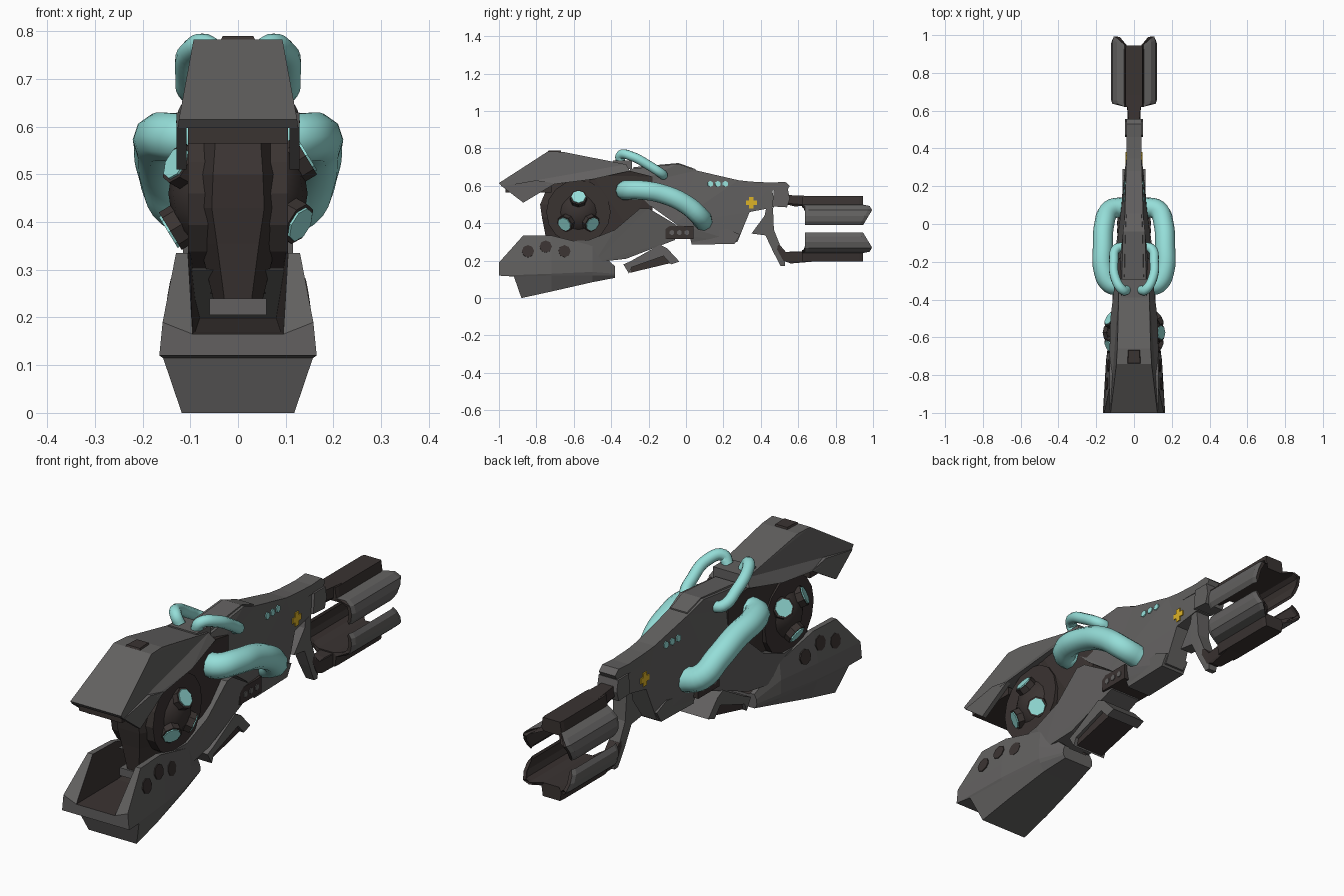
import bpy, bmesh, math
from mathutils import Vector
from mathutils.bvhtree import BVHTree

if "Cube" in bpy.data.objects:
    bpy.data.objects.remove(bpy.data.objects["Cube"])


def material(name, rgb):
    m = bpy.data.materials.new(name)
    m.diffuse_color = (*rgb, 1)
    m.use_nodes = True
    m.node_tree.nodes["Principled BSDF"].inputs["Base Color"].default_value = m.diffuse_color
    return m


GREY = material("gunmetal grey", (0.122, 0.118, 0.116))
DARK = material("dark brown", (0.042, 0.033, 0.031))
TEAL = material("teal", (0.30, 0.73, 0.69))
YELLOW = material("yellow", (0.72, 0.45, 0.02))


def finish(name, bm, mats):
    bmesh.ops.recalc_face_normals(bm, faces=bm.faces)
    me = bpy.data.meshes.new(name)
    bm.to_mesh(me)
    bm.free()
    for m in mats:
        me.materials.append(m)
    ob = bpy.data.objects.new(name, me)
    bpy.context.collection.objects.link(ob)
    return ob


def loft(name, rings, mats, second=(), front_cap=None):
    """Skin closed rings of points and cap both ends; segments in 'second' get material 1."""
    bm = bmesh.new()
    vs = [[bm.verts.new(p) for p in r] for r in rings]
    n = len(rings[0])
    for a, b in zip(vs, vs[1:]):
        for i in range(n):
            j = (i + 1) % n
            bm.faces.new((a[i], a[j], b[j], b[i])).material_index = int(i in second)
    caps = [bm.faces.new(vs[-1])]
    if front_cap:
        for idx in front_cap:
            bm.faces.new([vs[0][i] for i in idx])
    else:
        caps.append(bm.faces.new(vs[0]))
    bm.normal_update()
    bmesh.ops.triangulate(bm, faces=caps, ngon_method='EAR_CLIP')
    return finish(name, bm, mats)


def prism(name, pts, mat):
    """Side outline of (y, z, half width), symmetric about x = 0."""
    return loft(name, [[(s * w, y, z) for y, z, w in pts] for s in (1, -1)], [mat])


def slab(name, pts, w, mat):
    return prism(name, [(y, z, w) for y, z in pts], mat)


def block(name, y0, y1, z0, z1, w, mat):
    return slab(name, [(y0, z0), (y1, z0), (y1, z1), (y0, z1)], w, mat)


def mirrored(half):
    return half + [(-x, y, z) for x, y, z in reversed(half) if x > 0]


def disc(name, loc, normal, r, depth, mat, sides=6):
    bm = bmesh.new()
    bmesh.ops.create_cone(bm, cap_ends=True, segments=sides, radius1=r, radius2=r, depth=depth)
    ob = finish(name, bm, [mat])
    ob.location = loc
    ob.rotation_euler = Vector(normal).to_track_quat('Z', 'Y').to_euler()
    return ob


def side_hits(ob, y, z):
    """Surface point and normal seen from the right and the left."""
    tree = BVHTree.FromPolygons([v.co for v in ob.data.vertices],
                                [list(p.vertices) for p in ob.data.polygons])
    for s in (1, -1):
        loc, nor, _, _ = tree.ray_cast(Vector((s, y, z)), Vector((-s, 0, 0)))
        if loc:
            yield s, loc, nor


def tube(name, pts, r):
    for s in (1, -1):
        cu = bpy.data.curves.new(name, 'CURVE')
        cu.dimensions = '3D'
        cu.bevel_depth, cu.bevel_resolution, cu.resolution_u = r, 3, 5
        cu.use_fill_caps = True
        sp = cu.splines.new('BEZIER')
        sp.bezier_points.add(len(pts) - 1)
        for bp, (x, y, z) in zip(sp.bezier_points, pts):
            bp.co = (s * x, y, z)
            bp.handle_left_type = bp.handle_right_type = 'AUTO'
        sp.use_smooth = True
        cu.materials.append(TEAL)
        bpy.context.collection.objects.link(bpy.data.objects.new(name, cu))


# Lower jaw: open trough, dark inside
def jaw_ring(y, *half):
    return mirrored([(x, y, z) for x, z in half])


jaw_front = mirrored([(.118, -.88, 0), (.157, -.92, .115), (.165, -1, .12), (.158, -1, .19),
                      (.13, -.87, .335), (.105, -.87, .335), (.095, -1, .165)])
jaw = loft("lower_jaw", [
    jaw_front,
    jaw_ring(-.72, (.11, .035), (.143, .12), (.148, .13), (.146, .2), (.122, .335), (.1, .335), (.09, .17)),
    jaw_ring(-.5, (.09, .085), (.112, .12), (.118, .14), (.118, .2), (.11, .28), (.09, .28), (.08, .2)),
    jaw_ring(-.38, (.07, .108), (.08, .12), (.082, .13), (.08, .15), (.07, .17), (.05, .17), (.045, .165)),
], [GREY, DARK], second=(5, 6, 7),
    front_cap=[(0, 13, 12, 1), (1, 12, 11, 2), (2, 11, 7, 6), (2, 6, 3), (3, 6, 5, 4),
               (11, 10, 7), (10, 9, 8, 7)])
for y, z in ((-.845, .25), (-.75, .275), (-.65, .25)):
    for s, loc, nor in side_hits(jaw, y, z):
        disc("jaw_vent", loc, nor, .033, .008, DARK, 8)
block("jaw_trim", -.745, -.5, .205, .24, .06, GREY)

# Upper hood with cheek plates and brow
prism("upper_hood", [(-1, .615, .124), (-.74, .783, .093), (-.66, .782, .088), (-.32, .715, .08),
                     (-.3, .68, .1), (-.5, .635, .125), (-.7, .61, .13), (-.985, .597, .126)], GREY)
block("hood_lip", -.965, -.72, .565, .6, .105, DARK)
prism("hood_notch", [(-.75, .765, .045), (-.735, .79, .032), (-.67, .79, .028), (-.66, .76, .04)], DARK)
cheek = [(-.985, .598), (-.87, .51), (-.7, .612), (-.8, .63)]
for s in (1, -1):
    loft("hood_cheek", [[(s * x, y, z) for y, z in cheek] for x in (.108, .129)], [GREY])
block("hose_mount", -.39, -.29, .69, .735, .07, GREY)

# Dark core and the faceted throat facing forward
prism("core", [(-.66, .62, .085), (-.5, .655, .1), (-.3, .68, .095), (-.18, .65, .08), (-.18, .42, .08),
               (-.3, .36, .095), (-.5, .25, .085), (-.64, .25, .05), (-.66, .42, .09)], DARK)


def throat_ring(z, yf, w):
    return mirrored([(w * .55, yf, z), (w, yf + .08, z), (w, -.5, z)])


loft("throat", [throat_ring(.23, -.735, .05), throat_ring(.355, -.755, .08), throat_ring(.43, -.77, .1),
                throat_ring(.5, -.78, .095), throat_ring(.62, -.73, .08)], [DARK])

# Side domes with three lights each; the left side is turned upside down
for s in (1, -1):
    c = Vector((s * .012, -.575, .46))
    disc("dome_ring", (s * .08, c.y, c.z), (s, 0, 0), .172, .05, DARK, 16)
    bm = bmesh.new()
    bmesh.ops.create_uvsphere(bm, u_segments=16, v_segments=10, radius=.134)
    dome = finish("dome", bm, [DARK])
    dome.location = c
    dome.data.shade_smooth()
    for dy, dz in ((0, .073), (-.076, -.066), (.076, -.066)):
        d = Vector((s * .12, dy, s * dz)).normalized()
        disc("light_socket", c + d * .132, d, .046, .04, DARK, 8)
        disc("light", c + d * .153, d, .038, .008, TEAL, 8)

# Flared side fins
prism("side_fin", [(-.7, .30, .1), (-.52, .31, .115), (-.38, .365, .115), (-.245, .48, .118), (-.2, .48, .112),
                   (-.05, .39, .085), (-.06, .31, .075), (-.32, .21, .085), (-.49, .19, .1)], GREY)

# Receiver, rail and clamps
receiver = prism("receiver", [
    (-.3, .69, .065), (-.04, .718, .058), (.056, .682, .048), (.28, .63, .042), (.46, .61, .036),
    (.47, .485, .036), (.34, .46, .042), (.275, .30, .05), (.03, .29, .058), (.02, .33, .068),
    (-.06, .40, .085), (-.2, .5, .09), (-.3, .6, .085)], GREY)
prism("receiver_cap", [(-.28, .70, .05), (-.04, .722, .045), (.05, .69, .04), (.05, .66, .05), (-.28, .66, .06)], GREY)
slab("receiver_base", [(.03, .285), (.26, .29), (.29, .34), (.22, .37), (.05, .34)], .06, GREY)
slab("top_rail", [(.28, .60), (.36, .575), (.54, .575), (.555, .6), (.53, .622), (.46, .617), (.3, .625)], .04, GREY)
slab("rear_clamp", [(.46, .49), (.54, .485), (.555, .53), (.545, .58), (.47, .58)], .048, GREY)
for y in (.13, .17, .21):
    for s, loc, nor in side_hits(receiver, y, .61):
        disc("status_light", loc, nor, .016, .009, TEAL)
for s, loc, nor in side_hits(receiver, .35, .51):
    for dy, dz in ((.03, .012), (.012, .03)):
        bm = bmesh.new()
        bmesh.ops.create_cube(bm, size=1)
        bmesh.ops.scale(bm, vec=(.009, dy * 2, dz * 2), verts=bm.verts)
        finish("plus_mark", bm, [YELLOW]).location = loc

# Vented box below the receiver
box = block("vent_box", -.11, .04, .315, .385, .088, DARK)
for y in (-.075, -.035, .005):
    for s, loc, nor in side_hits(box, y, .35):
        disc("box_vent", loc, nor, .014, .006, GREY)

# Foregrip
slab("foregrip", [(-.335, .18), (-.3, .195), (-.14, .285), (-.1, .265), (-.035, .195), (-.08, .18),
                  (-.12, .225), (-.29, .165), (-.305, .13)], .085, GREY)
slab("foregrip_inner", [(-.3, .135), (-.29, .175), (-.12, .235), (-.07, .19)], .07, DARK)

# Hoses
tube("large_hose", [(.07, -.325, .575), (.125, -.315, .577), (.160, -.25, .578), (.165, -.12, .555),
                    (.157, 0, .50), (.125, .075, .435), (.05, .09, .41)], .053)
tube("small_hose", [(.04, -.35, .73), (.06, -.35, .765), (.098, -.29, .758), (.107, -.2, .71),
                    (.092, -.13, .665), (.05, -.12, .655)], .025)

# Rear strut and arms
prism("rear_strut", [(.35, .345, .03), (.42, .44, .034), (.43, .49, .034), (.465, .48, .034), (.47, .365, .03),
                     (.51, .265, .026), (.53, .20, .022), (.53, .17, .02), (.505, .172, .02),
                     (.465, .25, .026), (.425, .335, .03)], GREY)
prism("upper_arm", [(.5, .55, .03), (.56, .55, .03), (.68, .545, .04), (.68, .495, .04), (.58, .49, .025),
                    (.5, .51, .03)], DARK)
prism("lower_arm", [(.47, .29, .026), (.505, .28, .026), (.535, .245, .026), (.57, .25, .026), (.68, .25, .04),
                    (.68, .195, .04), (.56, .185, .024), (.52, .20, .024)], DARK)

# Split stock: two facing shells with dark spines and linings
shell = [(0, .545), (.045, .545), (.052, .50), (.09, .492), (.113, .472), (.121, .44), (.118, .41), (.105, .39),
         (.1, .40), (.106, .44), (.098, .465), (.08, .478), (.04, .485), (0, .485)]
for name, flip in (("upper_stock", False), ("lower_stock", True)):
    rings = []
    for end in range(4):
        half = []
        for x, z in shell:
            spine = x < .06
            rear = .945 if spine else .995 - abs(z - .47) * .6
            front = .62 if spine else .635
            y = (front, front + .02, rear - .02, rear)[end]
            k = .94 if end in (0, 3) else 1
            half.append((x * k, y, .74 - z if flip else z))
        rings.append(mirrored(half))
    loft(name, rings, [DARK, GREY], second=(*range(2, 7), *range(19, 24)))
